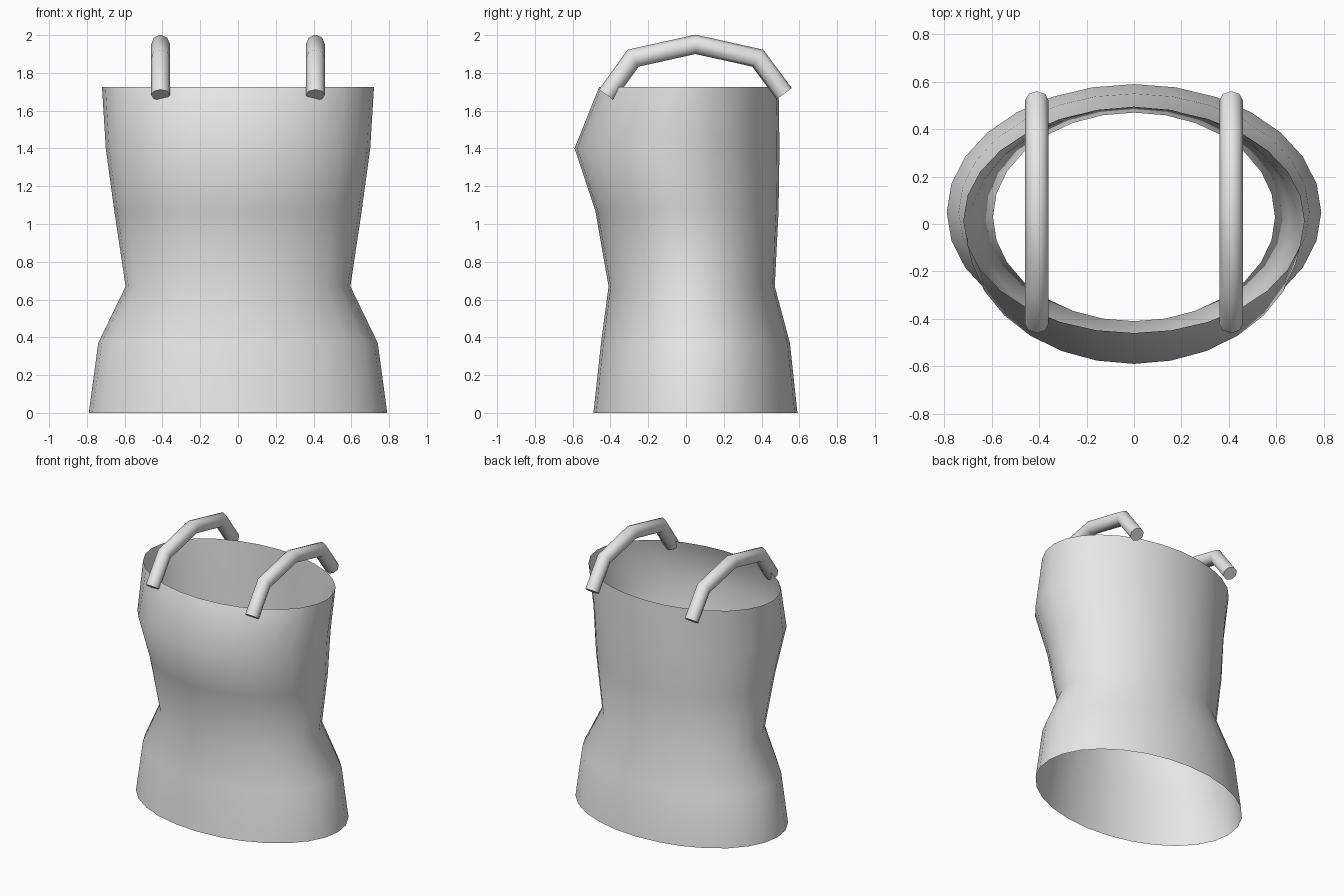
import bpy, bmesh, math
from mathutils import Vector

if "Cube" in bpy.data.objects:
    bpy.data.objects.remove(bpy.data.objects["Cube"])

grey = bpy.data.materials.new("plain_grey")
grey.diffuse_color = (0.8, 0.8, 0.8, 1)
grey.use_nodes = True
grey.node_tree.nodes["Principled BSDF"].inputs["Base Color"].default_value = grey.diffuse_color


def loft(name, rings, caps, angle):
    """Skin a list of closed point rings into one smooth-shaded object."""
    bm = bmesh.new()
    loops = [[bm.verts.new(p) for p in ring] for ring in rings]
    n = len(loops[0])
    for a, b in zip(loops, loops[1:]):
        for i in range(n):
            j = (i + 1) % n
            bm.faces.new((a[i], a[j], b[j], b[i]))
    if caps:
        bm.faces.new(loops[0][::-1])
        bm.faces.new(loops[-1])
        bmesh.ops.recalc_face_normals(bm, faces=bm.faces)
    mesh = bpy.data.meshes.new(name)
    bm.to_mesh(mesh)
    bm.free()
    obj = bpy.data.objects.new(name, mesh)
    bpy.context.collection.objects.link(obj)
    mesh.materials.append(grey)
    bpy.ops.object.select_all(action='DESELECT')
    obj.select_set(True)
    bpy.context.view_layer.objects.active = obj
    bpy.ops.object.shade_smooth_by_angle(angle=math.radians(angle))
    return obj


def ellipse(z, rx, front, back, n=28):
    cy, ry = (front + back) / 2, (back - front) / 2
    angles = [math.tau * i / n for i in range(n)]
    return [(rx * math.cos(a), cy + ry * math.sin(a), z) for a in angles]


# Garment body: open shell, (height, half width, front y, back y)
body = [(0, .79, -.49, .59), (.37, .74, -.45, .55), (.67, .595, -.41, .47),
        (1.07, .655, -.48, .49), (1.4, .70, -.59, .495), (1.725, .72, -.46, .49)]
loft("garment_body", [ellipse(*r) for r in body], False, 60)

# Shoulder straps: mitred octagonal tubes over an arched path in (y, z)
path = [Vector(p) for p in
        [(-.42, 1.683), (-.28, 1.878), (.05, 1.951), (.38, 1.878), (.52, 1.69)]]


def strap(name, x, radius=.05, n=8):
    dirs = [(b - a).normalized() for a, b in zip(path, path[1:])]
    rings = []
    for i, p in enumerate(path):
        d0, d1 = dirs[max(i - 1, 0)], dirs[min(i, len(dirs) - 1)]
        t = (d0 + d1).normalized()
        side = Vector((-t.y, t.x)) / t.dot(d0)
        ring = []
        for k in range(n):
            a = math.tau * k / n
            q = p + side * radius * math.sin(a)
            ring.append((x + radius * math.cos(a), q.x, q.y))
        rings.append(ring)
    loft(name, rings, True, 50)


for label, s in (("left", -1), ("right", 1)):
    strap(label + "_strap", s * .41)
